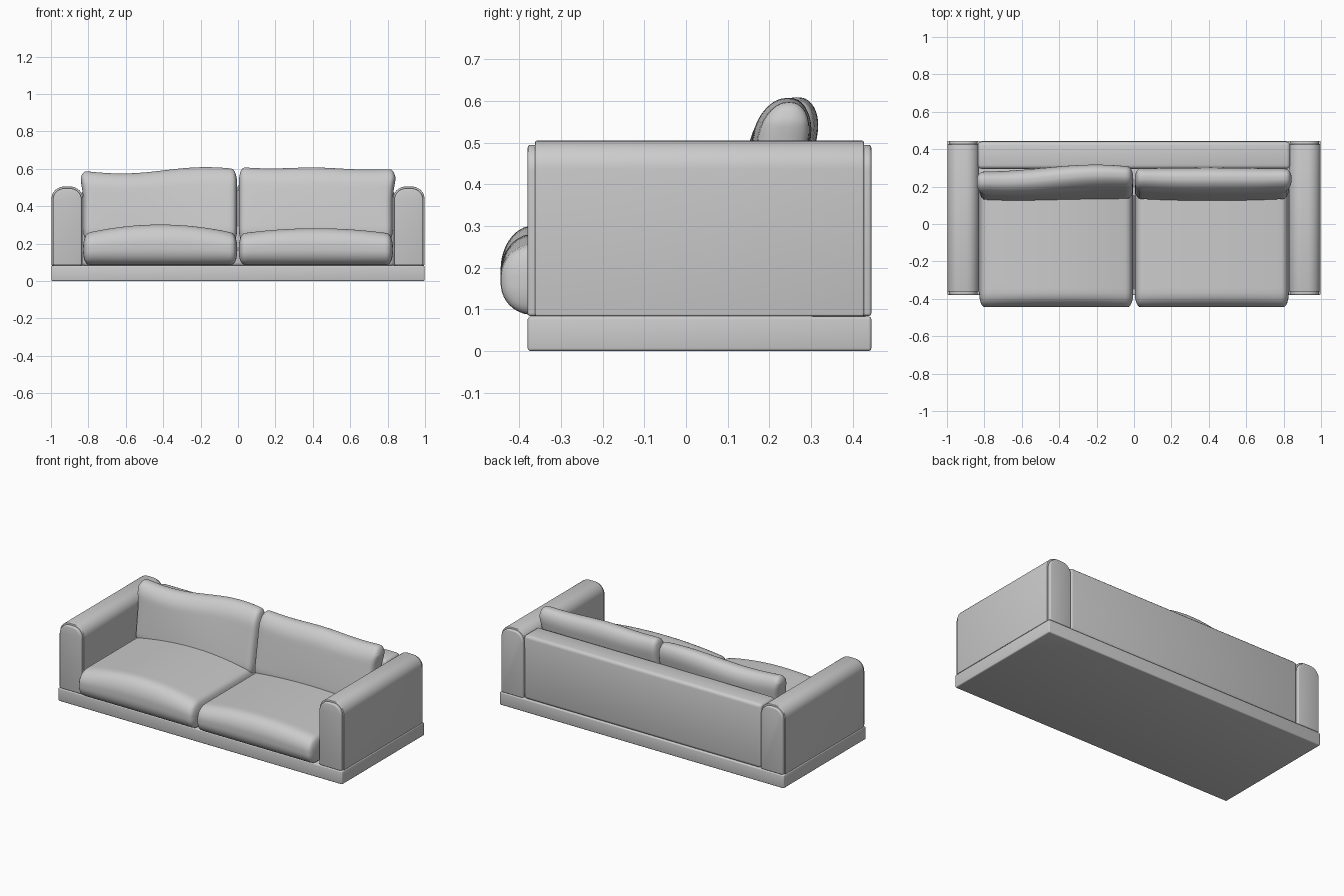
import bpy, bmesh, math
from mathutils import Vector

if "Cube" in bpy.data.objects:
    bpy.data.objects.remove(bpy.data.objects["Cube"])

fabric = bpy.data.materials.new("grey fabric")
fabric.diffuse_color = (0.6, 0.6, 0.6, 1)
fabric.use_nodes = True
fabric.node_tree.nodes["Principled BSDF"].inputs["Base Color"].default_value = fabric.diffuse_color


def finish(bm, name, angle=40):
    bmesh.ops.recalc_face_normals(bm, faces=bm.faces)
    me = bpy.data.meshes.new(name)
    bm.to_mesh(me)
    bm.free()
    me.materials.append(fabric)
    me.shade_smooth()
    me.set_sharp_from_angle(angle=math.radians(angle))
    ob = bpy.data.objects.new(name, me)
    bpy.context.collection.objects.link(ob)
    return ob


def extrude_profile(name, pts, direction, bevel, segments=3):
    """Extrude a closed 3D outline and round its sharp edges."""
    bm = bmesh.new()
    face = bm.faces.new([bm.verts.new(p) for p in pts])
    geo = bmesh.ops.extrude_face_region(bm, geom=[face])
    moved = [g for g in geo["geom"] if isinstance(g, bmesh.types.BMVert)]
    bmesh.ops.translate(bm, verts=moved, vec=direction)
    bmesh.ops.recalc_face_normals(bm, faces=bm.faces)
    sharp = [e for e in bm.edges if len(e.link_faces) == 2 and e.calc_face_angle() > 0.6]
    bmesh.ops.bevel(bm, geom=sharp, offset=bevel, segments=segments, profile=0.5,
                    affect='EDGES', clamp_overlap=True)
    return finish(bm, name)


def box(name, lo, hi, bevel):
    x0, y0, z0 = lo
    x1, y1, z1 = hi
    pts = [(x0, y0, z0), (x1, y0, z0), (x1, y0, z1), (x0, y0, z1)]
    return extrude_profile(name, pts, (0, y1 - y0, 0), bevel)


def arch(name, x0, x1, y0, y1, z0, z1, r, bevel):
    """Upright slab with a rounded top, running along y."""
    pts = [(x0, y0, z0), (x1, y0, z0)]
    for i in range(11):
        a = math.pi / 2 * i / 10
        pts.append((x1 - r + r * math.cos(a), y0, z1 - r + r * math.sin(a)))
    for i in range(11):
        a = math.pi / 2 * (1 + i / 10)
        pts.append((x0 + r + r * math.cos(a), y0, z1 - r + r * math.sin(a)))
    return extrude_profile(name, pts, (0, y1 - y0, 0), bevel)


def cushion(name, lo, hi, radii, deform):
    """Dense rounded box, then shaped by deform(point, u, v, w), u v w in -1..1."""
    lo, hi = Vector(lo), Vector(hi)
    mid, half = (lo + hi) / 2, (hi - lo) / 2
    bm = bmesh.new()
    bmesh.ops.create_cube(bm, size=2)
    bmesh.ops.subdivide_edges(bm, edges=bm.edges[:], cuts=27, use_grid_fill=True)
    for v in bm.verts:
        p = Vector([math.sin(c * math.pi / 2) * h for c, h in zip(v.co, half)])
        inner = Vector([max(r - h, min(h - r, c)) for c, h, r in zip(p, half, radii)])
        d = Vector([(a - b) / r for a, b, r in zip(p, inner, radii)])
        if d.length > 1e-6:
            d.normalize()
        p = inner + Vector([a * r for a, r in zip(d, radii)])
        u, w, t = p.x / half.x, p.y / half.y, p.z / half.z
        v.co = deform(p + mid, u, w, t)
    return finish(bm, name, 60)


# Base plinth and back rest
box("base", (-0.998, -0.38, 0), (0.998, 0.445, 0.083), 0.007)
box("back_rest", (-0.835, 0.295, 0.08), (0.835, 0.44, 0.485), 0.02)

# Arms: rounded body with slightly smaller end panels
for side, s in (("left", -1), ("right", 1)):
    a, b = sorted((s * 0.828, s * 0.998))
    arch(side + "_arm", a, b, -0.362, 0.427, 0.084, 0.505, 0.068, 0.004)
    for end, y0, y1 in (("front", -0.38, -0.35), ("back", 0.415, 0.445)):
        arch(f"{side}_arm_{end}_panel", a + 0.008, b - 0.008, y0, y1, 0.084, 0.495, 0.062, 0.007)

# Seat cushions with a crowned top
for side, s, crown in (("left", -1, 0.05), ("right", 1, 0.03)):
    def puff(p, u, v, t, crown=crown):
        p.z += crown * (1 - u * u) * max(0, (t + 1) / 2) ** 1.5
        return p
    x0, x1 = sorted((s * 0.004, s * 0.828))
    cushion(side + "_seat_cushion", (x0, -0.445, 0.086), (x1, 0.25, 0.252),
            (0.03, 0.08, 0.075), puff)

# Leaning back cushions with a gently wavy top
for side, s in (("left", -1), ("right", 1)):
    def lean(p, u, v, t, s=s):
        h = (t + 1) / 2
        if s < 0:
            top = 0.592 + 0.017 * math.sin(2.9 * (u - 0.05))
            wave = 0.005 + 0.018 * math.sin(2.2 * (u + 0.1))
        else:
            top = 0.603 - 0.005 * u + 0.004 * math.cos(5 * u)
            wave = 0.006 * u * u
        p.z += (top - 0.59) * h
        p.y += 0.15 * (p.z - 0.55) + wave * h
        p.y += 0.012 * v * (1 - u * u) * (1 - 0.5 * t * t)
        flare = max(0, min(1, (p.z - 0.42) / 0.13))
        p.x += s * 0.018 * flare * flare * max(0, s * u) ** 3
        return p
    x0, x1 = sorted((s * 0.004, s * 0.828))
    cushion(side + "_back_cushion", (x0, 0.175, 0.2), (x1, 0.295, 0.59),
            (0.03, 0.056, 0.085), lean)
